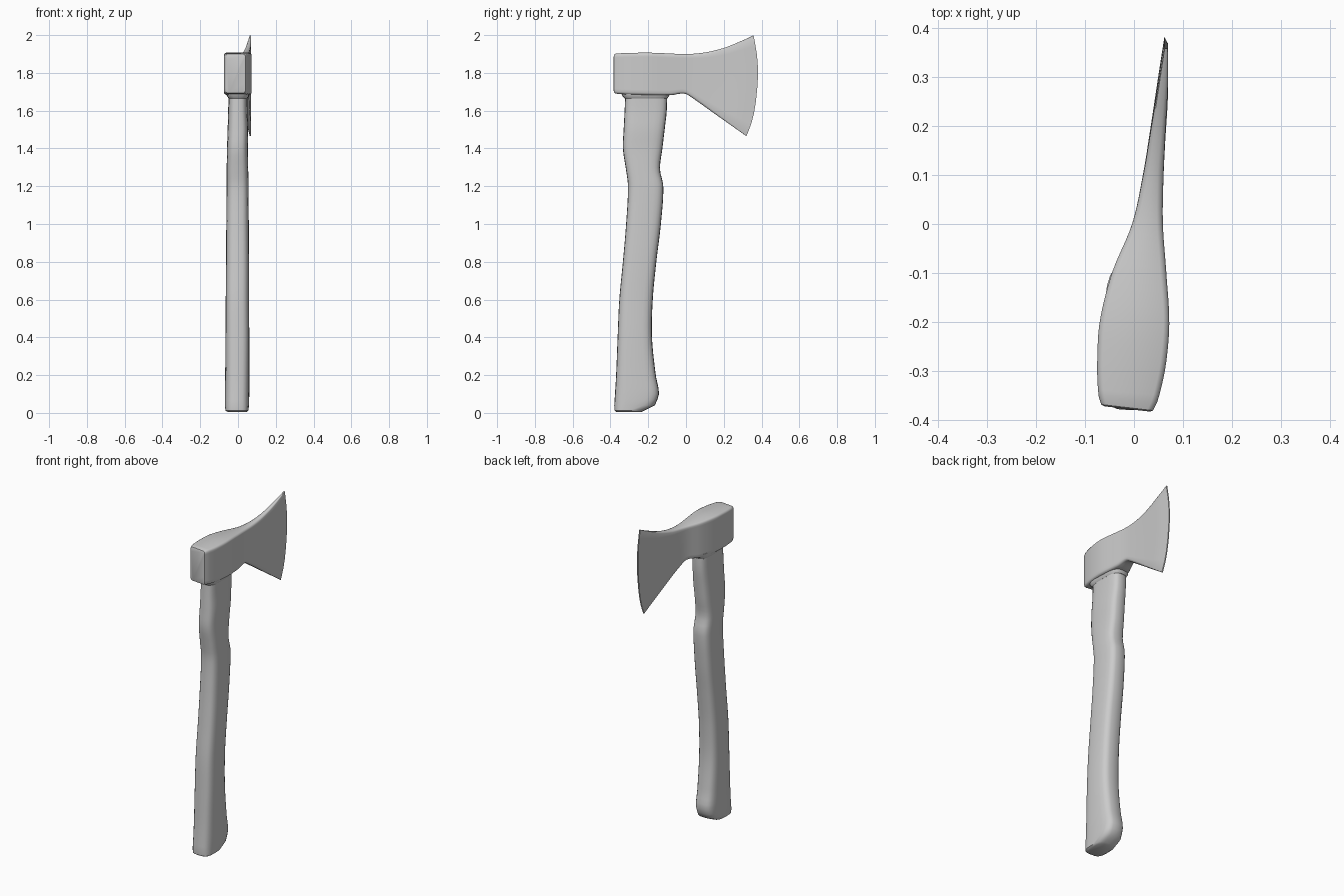
import bpy, bmesh, math

if "Cube" in bpy.data.objects:
    bpy.data.objects.remove(bpy.data.objects["Cube"])

steel = bpy.data.materials.new("light grey")
steel.diffuse_color = (0.6, 0.6, 0.6, 1)
steel.use_nodes = True
steel.node_tree.nodes["Principled BSDF"].inputs["Base Color"].default_value = steel.diffuse_color


def interp(table, v):
    """Smooth (monotone-ish Hermite) lookup in rows of (key, values...)."""
    n = len(table)
    v = min(max(v, table[0][0]), table[-1][0])
    i = max(k for k in range(n - 1) if table[k][0] <= v)
    a, b = table[i], table[i + 1]
    h = b[0] - a[0]
    t = (v - a[0]) / h

    def slope(k, c):
        p, q = table[max(k - 1, 0)], table[min(k + 1, n - 1)]
        return (q[c] - p[c]) / (q[0] - p[0])

    return [(2*t**3 - 3*t**2 + 1) * a[c] + (t**3 - 2*t**2 + t) * h * slope(i, c)
            + (3*t**2 - 2*t**3) * b[c] + (t**3 - t**2) * h * slope(i + 1, c)
            for c in range(1, len(a))]


def loft(name, rings, angle):
    """Skin closed rings of points and cap both ends."""
    bm = bmesh.new()
    vs = [[bm.verts.new(p) for p in r] for r in rings]
    n = len(vs[0])
    for a, b in zip(vs, vs[1:]):
        for i in range(n):
            bm.faces.new((a[i], a[(i + 1) % n], b[(i + 1) % n], b[i]))
    bm.faces.new(vs[0])
    bm.faces.new(vs[-1])
    bmesh.ops.recalc_face_normals(bm, faces=bm.faces)
    me = bpy.data.meshes.new(name)
    bm.to_mesh(me)
    bm.free()
    me.materials.append(steel)
    ob = bpy.data.objects.new(name, me)
    bpy.context.collection.objects.link(ob)
    bpy.ops.object.select_all(action='DESELECT')
    ob.select_set(True)
    bpy.context.view_layer.objects.active = ob
    bpy.ops.object.shade_smooth_by_angle(angle=math.radians(angle))
    return ob


# Handle: z, front y, back y, left x, right x
handle = [(0.04, -.38, -.165, -.07, .058), (0.1, -.376, -.143, -.07, .06),
          (0.2, -.37, -.16, -.068, .06), (0.4, -.362, -.18, -.066, .06),
          (0.6, -.353, -.176, -.065, .058), (0.8, -.334, -.157, -.063, .058),
          (1.0, -.317, -.133, -.062, .057), (1.2, -.307, -.12, -.06, .056),
          (1.29, -.318, -.138, -.06, .054), (1.4, -.334, -.125, -.058, .052),
          (1.5, -.33, -.113, -.055, .054), (1.6, -.325, -.102, -.052, .05),
          (1.72, -.32, -.1, -.05, .05)]


def oval(z, y0, y1, x0, x1, n=24, power=0.6):
    pts = []
    for k in range(n):
        a = 2 * math.pi * k / n
        c, s = math.cos(a), math.sin(a)
        pts.append(((x0 + x1) / 2 + (x1 - x0) / 2 * math.copysign(abs(c) ** power, c),
                    (y0 + y1) / 2 + (y1 - y0) / 2 * math.copysign(abs(s) ** power, s), z))
    return pts


# Rounded, slanted butt, then the curved grip
rings = [oval(.005, -.368, -.235, -.055, .045), oval(.012, -.378, -.222, -.066, .055)]
rings += [oval(z, *interp(handle, z)) for z in [.04 + 1.68 * k / 56 for k in range(57)]]
loft("handle", rings, 40)

# Head plan: y, left x, right x
plan = [(-.38, -.07, .042), (-.34, -.074, .054), (-.28, -.075, .066), (-.2, -.07, .072),
        (-.1, -.045, .066), (0, -.004, .059), (.1, .018, .06), (.2, .034, .064),
        (.3, .049, .069), (.385, .062, .069)]
# Head side outline: top and bottom heights along y
top = [(-.38, 1.903), (-.2, 1.907), (0, 1.9), (.1, 1.908), (.2, 1.932), (.3, 1.972), (.36, 2.0)]
bottom = [(-.38, 1.69), (-.28, 1.685), (-.08, 1.682), (-.03, 1.69), (0, 1.688), (.03, 1.67),
          (.16, 1.578), (.32, 1.465)]
# Cutting edge: height fraction, y
edge = [(0, .32), (.12, .345), (.3, .367), (.62, .382), (.8, .376), (1, .358)]


def head_ring(y, inset=0.0):
    s = max(0, (y + .02) / .405) ** 1.3

    def yy(t):
        return y + s * (interp(edge, t)[0] - .385)

    z0 = interp(bottom, yy(0))[0] + inset
    z1 = interp(top, yy(1))[0] - inset
    x0, x1 = interp(plan, y)
    x0, x1 = x0 + inset, x1 - inset
    r = min(.012, (x1 - x0) * .3)          # softened corners
    b = r / (z1 - z0)
    ts = [b, .12, .22, .35, .5, .65, .8, .9, 1 - b]
    ring = [(x1, t) for t in ts]
    ring += [(x1 - r * .3, 1 - b * .3), (x1 - r, 1), (x0 + r, 1), (x0 + r * .3, 1 - b * .3)]
    ring += [(x0, t) for t in reversed(ts)]
    ring += [(x0 + r * .3, b * .3), (x0 + r, 0), (x1 - r, 0), (x1 - r * .3, b * .3)]
    slant = .013 * max(0, min(1, (-.28 - y) / .1))     # skewed rear face
    return [(x, yy(t) + slant * (.042 - x) / .112, z0 + (z1 - z0) * t) for x, t in ring]


ys = [-.38 + .765 * k / 48 for k in range(49)]
rings = [head_ring(-.384, .01), head_ring(-.381, .003)] + [head_ring(y) for y in ys[1:]]
loft("axe_head", rings, 45)

# Low collar where the handle enters the head
loft("collar", [oval(1.665, -.326, -.098, -.05, .05), oval(1.68, -.338, -.088, -.06, .06),
                oval(1.7, -.345, -.08, -.06, .06)], 40)
